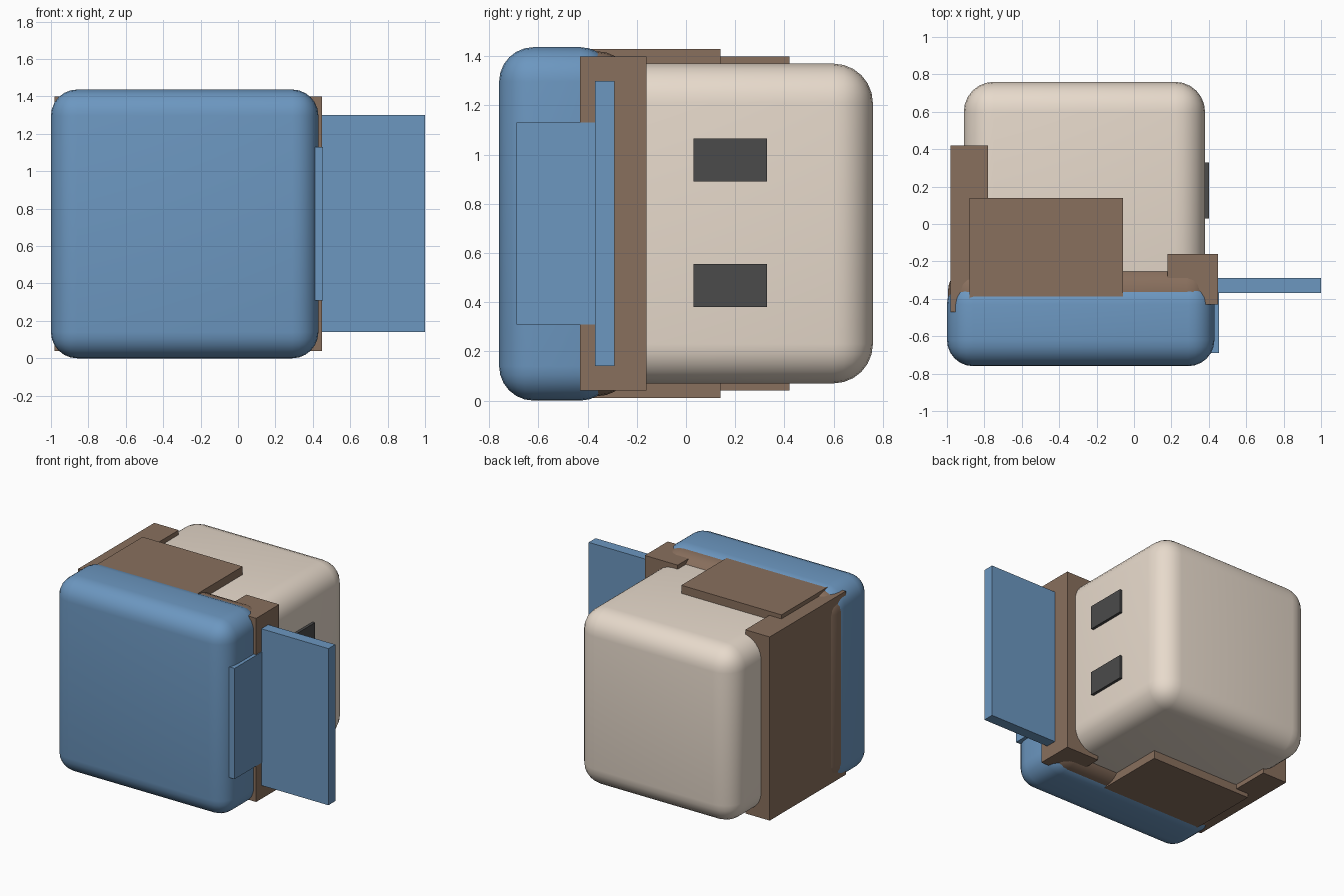
import bpy

if "Cube" in bpy.data.objects:
    bpy.data.objects.remove(bpy.data.objects["Cube"])


def material(name, rgb):
    m = bpy.data.materials.new(name)
    m.diffuse_color = (*rgb, 1)
    m.use_nodes = True
    m.node_tree.nodes["Principled BSDF"].inputs["Base Color"].default_value = m.diffuse_color
    return m


SKIN = material("cream", (0.80, 0.70, 0.60))
HAIR = material("brown", (0.25, 0.16, 0.11))
CLOTH = material("blue", (0.15, 0.31, 0.53))
DARK = material("dark_grey", (0.07, 0.07, 0.07))


def box(name, x, y, z, mat, radius=0):
    """Box from (min, max) pairs, with optional rounded edges."""
    spans = (x, y, z)
    bpy.ops.mesh.primitive_cube_add(size=1, location=[(a + b) / 2 for a, b in spans])
    ob = bpy.context.object
    ob.name = name
    ob.scale = [b - a for a, b in spans]
    bpy.ops.object.transform_apply(location=False, rotation=False, scale=True)
    ob.data.materials.append(mat)
    if radius:
        bev = ob.modifiers.new("round", 'BEVEL')
        bev.width = radius
        bev.segments = 6
        bpy.ops.object.modifier_apply(modifier=bev.name)
        bpy.ops.object.shade_smooth_by_angle()
    return ob


# Head and eyes
box("head", (-0.91, 0.38), (-0.54, 0.76), (0.07, 1.37), SKIN, 0.16)
for side, z in (("left", 0.38), ("right", 0.89)):
    box(side + "_eye", (0.34, 0.40), (0.03, 0.33), (z, z + 0.175), DARK)

# Hair: rounded cap under the hat, plus blocky locks running across the head
box("hair_cap", (-0.995, 0.42), (-0.68, -0.22), (0.018, 1.42), HAIR, 0.14)
box("back_hair", (-0.98, -0.78), (-0.47, 0.42), (0.04, 1.40), HAIR)
box("side_hair", (-0.88, -0.06), (-0.50, 0.14), (0.01, 1.43), HAIR)
box("fringe", (0.18, 0.45), (-0.43, -0.16), (0.04, 1.40), HAIR)

# Hat: crown, front panel and brim
box("hat_crown", (-1.0, 0.43), (-0.76, -0.29), (0.0, 1.437), CLOTH, 0.14)
box("hat_front_panel", (0.36, 0.455), (-0.69, -0.36), (0.31, 1.13), CLOTH)
box("hat_brim", (0.36, 1.0), (-0.37, -0.29), (0.14, 1.30), CLOTH)
